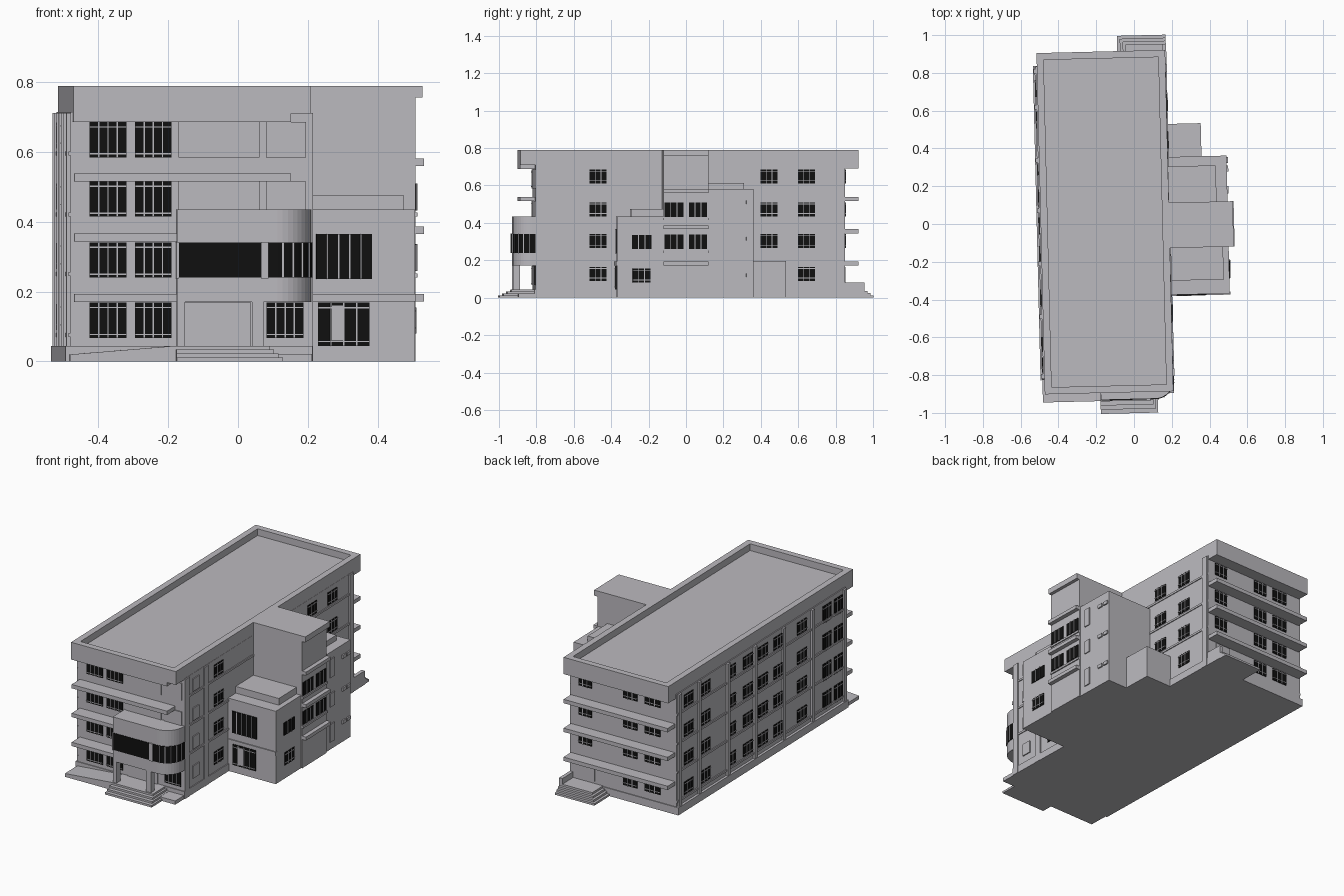
import bpy, bmesh, math
from mathutils import Matrix

if "Cube" in bpy.data.objects:
    bpy.data.objects.remove(bpy.data.objects["Cube"])

TURN = math.radians(1.4)


def material(name, colour):
    m = bpy.data.materials.new(name)
    m.use_nodes = True
    m.diffuse_color = (*colour, 1)
    m.node_tree.nodes["Principled BSDF"].inputs["Base Color"].default_value = (*colour, 1)
    return m


WALL = material("pale_grey_wall", (0.5, 0.49, 0.52))
GLASS = material("black_glass", (0.005, 0.005, 0.005))


def finish(name, bm, mat):
    bmesh.ops.recalc_face_normals(bm, faces=bm.faces)
    me = bpy.data.meshes.new(name)
    bm.to_mesh(me)
    bm.free()
    me.materials.append(mat)
    ob = bpy.data.objects.new(name, me)
    ob.rotation_euler.z = TURN
    bpy.context.collection.objects.link(ob)
    return ob


def add_box(bm, x0, x1, y0, y1, z0, z1):
    size = Matrix.Diagonal((x1 - x0, y1 - y0, z1 - z0, 1))
    place = Matrix.Translation(((x0 + x1) / 2, (y0 + y1) / 2, (z0 + z1) / 2))
    bmesh.ops.create_cube(bm, size=1, matrix=place @ size)


def boxes(name, items, mat=WALL):
    bm = bmesh.new()
    for b in items:
        add_box(bm, *b)
    return finish(name, bm, mat)


def prism(name, points, z0, z1, mat=WALL):
    bm = bmesh.new()
    face = bm.faces.new([bm.verts.new((x, y, z0)) for x, y in points])
    top = bmesh.ops.extrude_face_region(bm, geom=[face])
    verts = [v for v in top["geom"] if isinstance(v, bmesh.types.BMVert)]
    bmesh.ops.translate(bm, vec=(0, 0, z1 - z0), verts=verts)
    return finish(name, bm, mat)


def on_wall(axis, at, out, u0, u1, z0, z1, depth):
    """Box lying on a wall plane and standing out by depth."""
    a, b = sorted((at - out * 0.004, at + out * depth))
    return (a, b, u0, u1, z0, z1) if axis == "x" else (u0, u1, a, b, z0, z1)


def windows(name, axis, at, out, spans, rows, panes=3, transoms=(0.2, 0.88)):
    glass, bars = [], []
    for u0, u1 in spans:
        for z0, z1 in rows:
            w, h = u1 - u0, z1 - z0
            glass.append(on_wall(axis, at, out, u0, u1, z0, z1, 0.004))
            for i in range(1, panes):
                u = u0 + w * i / panes
                bars.append(on_wall(axis, at, out, u - .002, u + .002, z0, z1, .007))
            for t in transoms:
                z = z0 + h * t
                bars.append(on_wall(axis, at, out, u0, u1, z - .002, z + .002, .007))
    boxes(name + "_glass", glass, GLASS)
    if bars:
        boxes(name + "_bars", bars)


# Main block and plinth
LEFT, RIGHT, FRONT, BACK = -0.5, 0.188, -0.81, 0.845
boxes("main_block", [(LEFT, RIGHT, FRONT, BACK, 0, 0.715)])
boxes("plinth", [(-.515, .193, FRONT - .005, BACK + .005, 0, .045)])

# Roof slab with a parapet round its edge
RX0, RX1, RY0, RY1, P = -.494, .187, -.89, .917, .037
boxes("roof_slab", [(RX0, RX1, RY0, RY1, .71, .75)])
boxes("parapet", [(RX0, RX0 + P, RY0, RY1, .74, .79), (RX1 - P, RX1, RY0, RY1, .74, .79),
                  (RX0 + P, RX1 - P, RY0, RY0 + P, .74, .79),
                  (RX0 + P, RX1 - P, RY1 - P, RY1, .74, .79)])
boxes("roof_soffits", [(RX0, .13, RY0, FRONT, .687, .711), (RX0, RX1, BACK, RY1, .69, .711)])

# Projecting ledges on the front and back, one per floor
levels = (.171, .344, .516)
boxes("front_ledges", [(-.49, .13, RY0, FRONT, z, z + .023) for z in levels])
boxes("back_ledges", [(-.49, RX1, BACK, RY1, z, z + .023) for z in levels])

# Pilasters and sill bands on the long sides
left_posts = [FRONT + (BACK - FRONT) * f for f in (.01, .2, .37, .54, .7, .87, .985)]
boxes("left_pilasters", [(-.512, LEFT, y - .012, y + .012, 0, .712) for y in left_posts])
boxes("left_sills", [(-.506, LEFT, FRONT, BACK, z - .02, z - .008) for z in (.435, .61, .265, .09)])
boxes("right_corner_posts", [(RIGHT, .195, y, y + .04, 0, .712) for y in (FRONT, -.62, .8)])
boxes("right_sills", [(RIGHT, .193, FRONT, BACK, z - .02, z - .008) for z in (.61, .435, .265)])

# Windows of the main block
rows = [(.09, .165), (.265, .34), (.435, .51), (.61, .685)]
tall = [(.067, .169), (.24, .341), (.415, .516), (.585, .686)]
windows("front_windows", "y", FRONT, -1, [(-.445, -.34), (-.315, -.21)], tall, 4, (.1, .86))
windows("front_ground_window", "y", FRONT, -1, [(.062, .168)], tall[:1], 4, (.1, .86))
boxes("front_blank_panels", [on_wall("y", FRONT, -1, a, b, z0, z1, .006)
                             for a, b in ((-.19, .042), (.06, .175)) for z0, z1 in tall[2:]])
windows("right_windows", "x", RIGHT, 1, [(-.52, -.43), (.395, .485), (.595, .685)], rows)
boxes("right_blank_panels", [on_wall("x", RIGHT, 1, -.73, -.67, z0, z1, .006) for z0, z1 in rows])
left_mid = [BACK - (BACK - FRONT) * f for f in (.07, .17, .32, .42, .51, .60, .74)]
windows("left_windows", "x", LEFT, -1, [(y - .045, y + .045) for y in left_mid], rows)
windows("left_front_windows", "x", LEFT, -1, [(-.665, -.585), (-.775, -.695)], tall, 3, (.1, .86))
windows("back_windows", "y", BACK, 1, [(-.395, -.295), (-.245, -.155)], rows)
windows("back_stair_windows", "y", BACK, 1, [(.05, .135)], rows[1:])
boxes("back_door", [on_wall("y", BACK, 1, .03, .13, .06, .165, .006)])


# Rounded bay over the entrance
def bay_outline(grow, n=10):
    pts = [(-.198, FRONT + .01), (-.198, -.927 - grow)]
    for i in range(n + 1):
        a = math.pi / 2 * i / n
        pts.append((.09 + (.1 + grow) * math.sin(a), -.827 - (.1 + grow) * math.cos(a)))
    return pts + [(.19 + grow, FRONT + .01)]


prism("bay", bay_outline(0), .171, .435)
prism("bay_glass", bay_outline(.003), .24, .341, GLASS)
boxes("bay_posts", [(-.199, -.192, -.933, FRONT, .238, .343), (.043, .064, -.935, -.92, .238, .343)])
bm = bmesh.new()
for x, y in bay_outline(.003)[3:12:2]:
    add_box(bm, x - .0025, x + .0025, y - .0025, y + .0025, .24, .341)
finish("bay_mullions", bm, WALL)
boxes("porch_columns", [(-.198, -.174, -.927, -.89, .04, .175), (.018, .05, -.927, -.89, .04, .175)])
boxes("entrance_door_panel", [on_wall("y", FRONT, -1, -.175, .018, .045, .169, .006)])

# Front steps, landing and ramp
boxes("front_steps", [(-.2, .068 + .012 * i, -.935 - .022 * i, FRONT, 0, .045 - .011 * i)
                      for i in range(4)])
boxes("front_landing", [(-.2, .19, -.9, FRONT, 0, .022)])
bm = bmesh.new()
add_box(bm, -.505, -.2, -.933, FRONT, 0, .045)
for v in bm.verts:
    if v.co.x < -.4 and v.co.z > .02:
        v.co.z = .02
finish("front_ramp", bm, WALL)

# Back steps with a side wall
boxes("back_steps", [(-.067 + .015 * i, .19, BACK, .998 - .016 * i, 0, .012 * (i + 1))
                     for i in range(4)])
boxes("back_step_wall", [(.172, .193, BACK, .95, 0, .082)])

# Side wing: stair tower, flanking blocks and low annex
W = .498
boxes("tower", [(.15, .505, -.132, .108, 0, .77)])
boxes("tower_cap", [(.15, .525, -.132, .108, .757, .79)])
boxes("tower_ledges", [(.49, .53, -.132, .108, z, z + .021) for z in (.172, .366, .56)])
boxes("tower_sills", [(.49, .512, -.132, .108, z, z + .012) for z in (.24, .415)])
windows("tower_windows", "x", .505, 1, [(-.127, -.027), (.003, .1)],
        [(.26, .337), (.432, .51)], 3, ())
boxes("rear_wing", [(.15, W, .108, .35, 0, .58)])
boxes("rear_wing_cap", [(.15, .44, .108, .30, .58, .612)])
boxes("rear_wing_panels", [on_wall("x", W, 1, .148, .19, z0, z1, .006)
                           for z0, z1 in ((.045, .152), (.255, .335), (.43, .54))])
boxes("rear_wing_slits", [on_wall("x", W, 1, y, y + .033, z, z + .02, .008)
                          for z in (.11, .305, .5) for y in (.265, .31)])
boxes("annex", [(.15, .366, .35, .525, 0, .195)])
boxes("front_wing", [(.15, W, -.38, -.132, 0, .435)])
boxes("front_wing_cap", [(.15, .468, -.305, -.132, .435, .475)])
boxes("front_wing_bands", [(.19, .501, -.386, -.37, .172, .194)])
windows("front_wing_window", "y", -.38, -1, [(.215, .375)], [(.236, .366)], 5, ())
windows("front_wing_door", "y", -.38, -1, [(.22, .368)], [(.045, .169)], 4, (.1, .88))
boxes("front_wing_door_leaf", [on_wall("y", -.38, -1, .26, .295, .06, .16, .008)])
windows("front_wing_side_upper", "x", W, 1, [(-.302, -.197)], [(.26, .335)], 3, ())
windows("front_wing_side_lower", "x", W, 1, [(-.297, -.202)], [(.08, .155)], 3, (.2, .85))
